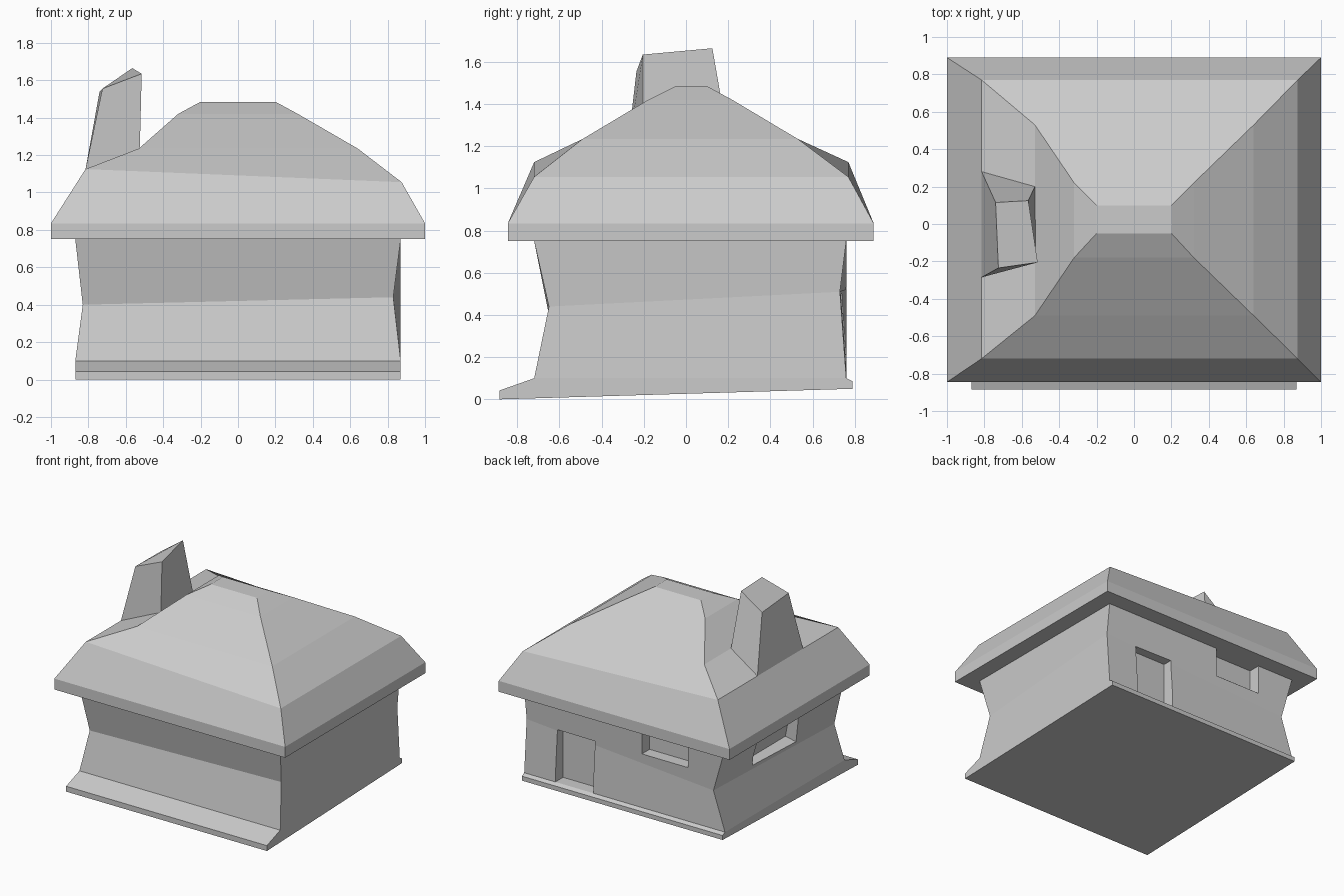
import bpy, bmesh
from mathutils import Matrix, Vector

if "Cube" in bpy.data.objects:
    bpy.data.objects.remove(bpy.data.objects["Cube"])


def loft(name, rings, bottom=True):
    """Skin four-cornered rings from bottom to top and cap the ends."""
    bm = bmesh.new()
    loops = [[bm.verts.new(p) for p in ring] for ring in rings]
    for a, b in zip(loops, loops[1:]):
        for i in range(4):
            j = (i + 1) % 4
            bm.faces.new((a[i], a[j], b[j], b[i]))
    if bottom:
        bm.faces.new(loops[0][::-1])
    bm.faces.new(loops[-1])
    bm.normal_update()
    mesh = bpy.data.meshes.new(name)
    bm.to_mesh(mesh)
    bm.free()
    obj = bpy.data.objects.new(name, mesh)
    bpy.context.collection.objects.link(obj)
    return obj


def ring(xl, xr, yf, yb, z_left, z_right=None):
    """Rectangle of corners, counter-clockwise from front left."""
    zr = z_left if z_right is None else z_right
    return [(xl, yf, z_left), (xr, yf, zr), (xr, yb, zr), (xl, yb, z_left)]


def slab(w, yf, zf, yb, zb):
    """Ring whose front and back edges have different heights."""
    return [(-w, yf, zf), (w, yf, zf), (w, yb, zb), (-w, yb, zb)]


def recess(target, name, lo, hi, lean=0.0):
    """Cut a box-shaped opening; lean tilts it about the y axis."""
    lo, hi = Vector(lo), Vector(hi)
    mid, size = (lo + hi) / 2, hi - lo
    bm = bmesh.new()
    bmesh.ops.create_cube(bm, size=1, matrix=Matrix.Translation(mid)
                          @ Matrix.Rotation(lean, 4, 'Y')
                          @ Matrix.Diagonal((*size, 1)))
    mesh = bpy.data.meshes.new(name)
    bm.to_mesh(mesh)
    bm.free()
    cutter = bpy.data.objects.new(name, mesh)
    bpy.context.collection.objects.link(cutter)
    cutter.hide_render = True
    cutter.display_type = 'WIRE'
    mod = target.modifiers.new(name, 'BOOLEAN')
    mod.operation, mod.solver, mod.object = 'DIFFERENCE', 'EXACT', cutter


# Walls with flared plinth and a crooked waist
walls = loft("walls", [
    slab(0.87, -0.885, 0.0, 0.79, 0.05),
    slab(0.87, -0.885, 0.042, 0.79, 0.085),
    slab(0.87, -0.72, 0.10, 0.76, 0.10),
    [(-0.83, -0.65, 0.40), (0.83, -0.65, 0.44),
     (0.87, 0.73, 0.51), (-0.77, 0.76, 0.40)],
    slab(0.87, -0.72, 0.75, 0.76, 0.75),
])

# Door and windows
recess(walls, "door_cutter", (0.27, 0.665, 0.10), (0.60, 0.95, 0.50))
recess(walls, "back_window_cutter", (-0.55, 0.665, 0.52), (-0.15, 0.95, 0.80))
recess(walls, "side_window_cutter", (-0.98, -0.20, 0.42), (-0.755, 0.31, 0.80), -0.19)

# Hipped roof with stepped slopes
loft("roof", [
    ring(-1, 1, -0.845, 0.89, 0.75),
    ring(-1, 1, -0.845, 0.89, 0.835),
    ring(-0.815, 0.875, -0.72, 0.77, 1.125, 1.055),
    ring(-0.53, 0.64, -0.49, 0.53, 1.235),
    ring(-0.32, 0.32, -0.18, 0.22, 1.42),
    ring(-0.2, 0.2, -0.05, 0.1, 1.485),
])

# Leaning chimney on the left slope
loft("chimney", [
    [(-0.815, -0.285, 1.125), (-0.525, -0.205, 1.235),
     (-0.53, 0.20, 1.235), (-0.815, 0.28, 1.125)],
    [(-0.725, -0.235, 1.555), (-0.515, -0.205, 1.635),
     (-0.565, 0.125, 1.665), (-0.74, 0.115, 1.54)],
], bottom=False)
